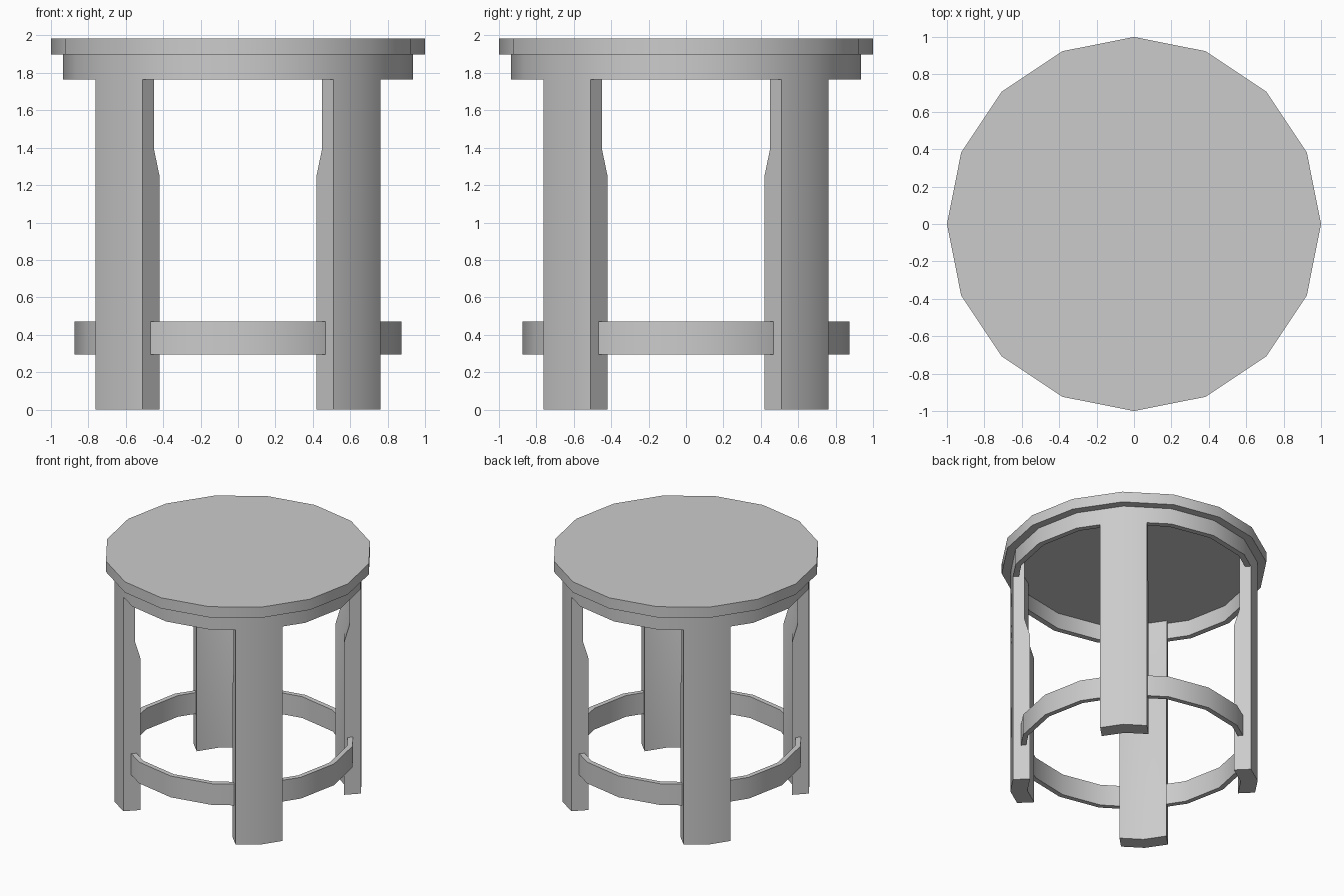
import bpy, bmesh, math
from mathutils import Matrix

if "Cube" in bpy.data.objects:
    bpy.data.objects.remove(bpy.data.objects["Cube"])

T = 0.177                                # half width of a leg
K = T * math.tan(math.radians(11.25))    # drop of a 16-gon edge at that offset


def loft(name, loops, turn=0.0):
    """Skin a stack of equal-length loops, cap both ends, smooth shallow edges."""
    bm = bmesh.new()
    rows = [[bm.verts.new(p) for p in loop] for loop in loops]
    n = len(rows[0])
    for a, b in zip(rows, rows[1:]):
        for i in range(n):
            j = (i + 1) % n
            bm.faces.new((a[i], a[j], b[j], b[i]))
    bm.faces.new(rows[0][::-1])
    bm.faces.new(rows[-1])
    bmesh.ops.rotate(bm, verts=bm.verts, cent=(0, 0, 0),
                     matrix=Matrix.Rotation(turn, 3, 'Z'))
    bmesh.ops.recalc_face_normals(bm, faces=bm.faces)
    mesh = bpy.data.meshes.new(name)
    bm.to_mesh(mesh)
    bm.free()
    ob = bpy.data.objects.new(name, mesh)
    bpy.context.collection.objects.link(ob)
    bpy.ops.object.select_all(action='DESELECT')
    ob.select_set(True)
    bpy.context.view_layer.objects.active = ob
    bpy.ops.object.shade_smooth_by_angle(angle=math.radians(30))


def polar(r, deg):
    a = math.radians(deg)
    return r * math.cos(a), r * math.sin(a)


def leg_loop(z, outer, inner):
    pts = [(outer - K, -T), (outer, 0), (outer - K, T),
           (inner - K, T), (inner, 0), (inner - K, -T)]
    return [(x, y, z) for x, y in pts]


def arc_rail(name, outer, inner, z0, z1, turn):
    """Curved rail running from one leg's side to the next leg's side."""
    def path(r):
        return ([(r - K, T)] + [polar(r, d) for d in (22.5, 45, 67.5)]
                + [(T, r - K)])
    loops = [[(*o, z0), (*o, z1), (*i, z1), (*i, z0)]
             for o, i in zip(path(outer), path(inner))]
    loft(name, loops, turn)


# Seat: sixteen-sided disc
loft("seat", [[(*polar(1.0, 22.5 * i), z) for i in range(16)]
              for z in (1.897, 1.985)])

corners = ("back_right", "back_left", "front_left", "front_right")
sides = ("back", "left", "front", "right")
for i in range(4):
    turn = math.radians(45 + 90 * i)
    # Leg, thinner on the inside towards the top
    loft(corners[i] + "_leg",
         [leg_loop(z, 0.935, r) for z, r in
          ((0, 0.806), (1.25, 0.806), (1.39, 0.847), (1.897, 0.847))], turn)
    # Apron under the seat and foot rail near the floor
    arc_rail(sides[i] + "_apron", 0.935, 0.89, 1.765, 1.897, turn)
    arc_rail(sides[i] + "_foot_rail", 0.875, 0.835, 0.295, 0.47, turn)
